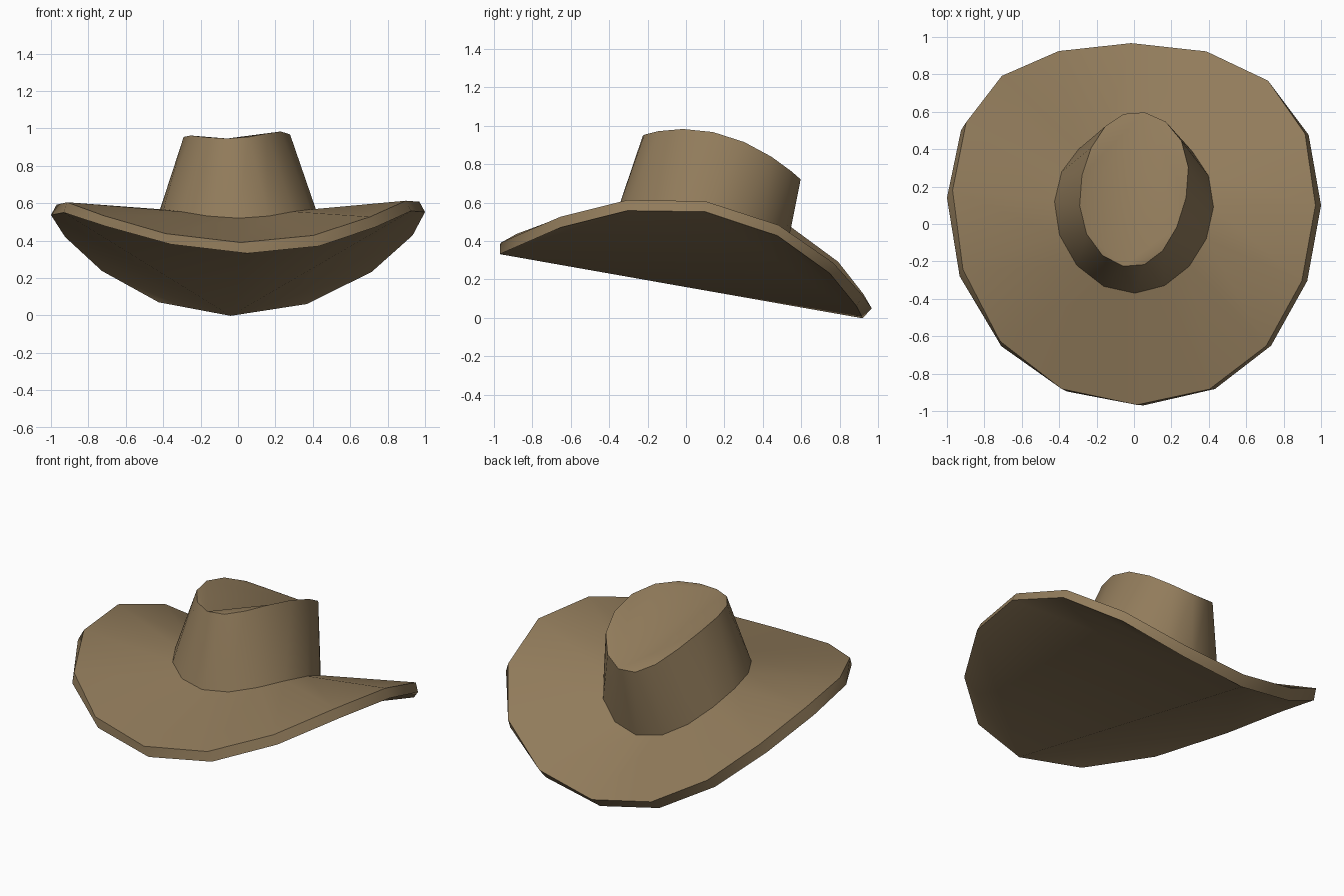
import bpy, bmesh, math

if "Cube" in bpy.data.objects:
    bpy.data.objects.remove(bpy.data.objects["Cube"])

N = 16  # sides of every ring

felt = bpy.data.materials.new("tan_felt")
felt.diffuse_color = (0.285, 0.2, 0.105, 1)
felt.use_nodes = True
felt.node_tree.nodes["Principled BSDF"].inputs["Base Color"].default_value = felt.diffuse_color


def wave(t, mean, c1, c2, c3, s1, s3, s2=0):
    """Smooth periodic curve around the hat."""
    return (mean + c1 * math.cos(t) + c2 * math.cos(2 * t) + c3 * math.cos(3 * t)
            + s1 * math.sin(t) + s2 * math.sin(2 * t) + s3 * math.sin(3 * t))


def ring(bm, x, y, z, phase=0.0):
    """Ring of vertices starting at the back and running towards +x."""
    verts = []
    for i in range(N):
        t = 2 * math.pi * i / N + phase
        verts.append(bm.verts.new((wave(t, *x), wave(t, *y), wave(t, *z))))
    return verts


def bridge(bm, a, b):
    for i in range(N):
        j = (i + 1) % N
        bm.faces.new((a[i], a[j], b[j], b[i]))


def zigzag(bm, a, b):
    """Triangulated wall between rings that are half a step apart."""
    for i in range(N):
        j = (i + 1) % N
        bm.faces.new((a[i], a[j], b[i]))
        bm.faces.new((a[j], b[j], b[i]))


def folded_cap(bm, v):
    """Close a ring with two halves folded along the front-to-back line."""
    for side in (1, -1):
        tris = [(0, i, i + 1) for i in range(1, 5)]
        tris += [(0, 5, 8), (8, 5, 6), (8, 6, 7)]
        for tri in tris:
            bm.faces.new([v[(side * i) % N] for i in tri])


def crown_base(bm):
    return ring(bm, (0, 0.001, 0, -0.006, 0.425, 0),
                (0.0875, 0.44, -0.0175, 0, -0.009, 0.006),
                (0.472, -0.118, -0.07, 0, 0, 0))


def finish(bm, name, sharp_rings):
    """Smooth faces, with sharp edges only along the given rings."""
    bmesh.ops.recalc_face_normals(bm, faces=bm.faces)
    for f in bm.faces:
        f.smooth = True
    for r in sharp_rings:
        for i in range(N):
            bm.edges.get((r[i], r[(i + 1) % N])).smooth = False
    mesh = bpy.data.meshes.new(name)
    bm.to_mesh(mesh)
    bm.free()
    mesh.materials.append(felt)
    bpy.context.collection.objects.link(bpy.data.objects.new(name, mesh))


# Brim: saddle-shaped upper surface, thin outer edge, folded underside
bm = bmesh.new()
inner = crown_base(bm)
upper = ring(bm, (0, -0.004, 0, -0.011, 0.988, 0.018),
             (0.07, 0.985, -0.07, -0.018, -0.029, 0.011),
             (0.41, -0.17, -0.19, 0, 0.002, -0.006))
lower = ring(bm, (0.0025, -0.029, 0.0025, -0.016, 1.01, 0.01),
             (0.0475, 0.967, -0.0725, -0.022, -0.009, 0.011),
             (0.355, -0.168, -0.19, 0.001, 0.002, -0.006))
bridge(bm, inner, upper)
bridge(bm, upper, lower)
folded_cap(bm, lower)
finish(bm, "brim", [upper, lower])

# Crown: tapered oval wall with a folded top that slopes down to the back
bm = bmesh.new()
base = crown_base(bm)
top = ring(bm, (0, 0.008, 0, -0.008, 0.29, 0),
           (0.193, 0.415, -0.008, 0, 0.022, 0),
           (0.888, -0.115, -0.055, 0, 0.003, 0, -0.009), phase=math.pi / N)
zigzag(bm, base, top)
folded_cap(bm, top)
finish(bm, "crown", [top])
